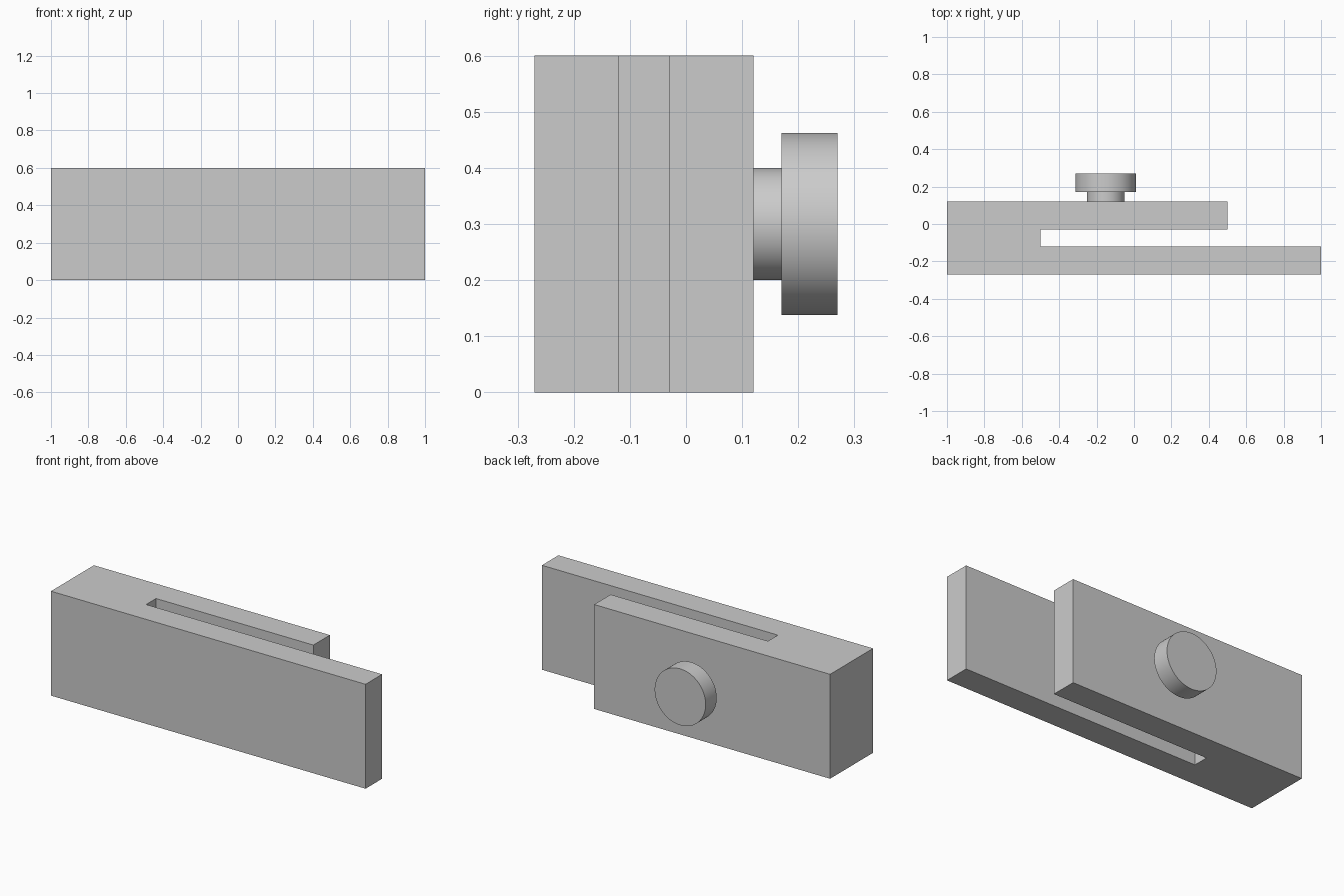
import bpy
import bmesh
import math
from mathutils import Matrix

if "Cube" in bpy.data.objects:
    bpy.data.objects.remove(bpy.data.objects["Cube"])

GREY = (0.6, 0.6, 0.6, 1)
HEIGHT = 0.6
mat = bpy.data.materials.new("light grey")
mat.use_nodes = True
mat.diffuse_color = GREY
mat.node_tree.nodes["Principled BSDF"].inputs["Base Color"].default_value = GREY


def add_object(name, bm):
    bmesh.ops.recalc_face_normals(bm, faces=bm.faces)
    mesh = bpy.data.meshes.new(name)
    bm.to_mesh(mesh)
    bm.free()
    mesh.materials.append(mat)
    obj = bpy.data.objects.new(name, mesh)
    bpy.context.collection.objects.link(obj)
    return obj


# Clip body: forked plan outline with a long and a short arm, extruded upward
outline = [(-1, -0.27), (1, -0.27), (1, -0.12), (-0.5, -0.12),
           (-0.5, -0.03), (0.5, -0.03), (0.5, 0.12), (-1, 0.12)]
bm = bmesh.new()
base = bm.faces.new([bm.verts.new((x, y, 0)) for x, y in outline])
top = bmesh.ops.extrude_face_region(bm, geom=[base], use_keep_orig=True)
bmesh.ops.translate(bm, vec=(0, 0, HEIGHT),
                    verts=[g for g in top["geom"] if isinstance(g, bmesh.types.BMVert)])
add_object("forked_body", bm)


# Round button on the back: narrow stem and wider head, turned around y
profile = [(0.1, 0.12), (0.1, 0.17), (0.162, 0.17), (0.162, 0.27)]
SIDES = 96
bm = bmesh.new()
rings = []
for radius, y in profile:
    place = Matrix.Translation((-0.152, y, HEIGHT / 2)) @ Matrix.Rotation(math.pi / 2, 4, "X")
    rings.append(bmesh.ops.create_circle(bm, segments=SIDES, radius=radius, matrix=place)["verts"])
for a, b in zip(rings, rings[1:]):
    for i in range(SIDES):
        j = (i + 1) % SIDES
        bm.faces.new((a[i], a[j], b[j], b[i]))
bm.faces.new(rings[0])
bm.faces.new(rings[-1])
button = add_object("back_button", bm)

bpy.ops.object.select_all(action="DESELECT")
button.select_set(True)
bpy.context.view_layer.objects.active = button
bpy.ops.object.shade_smooth_by_angle(angle=math.radians(30))
